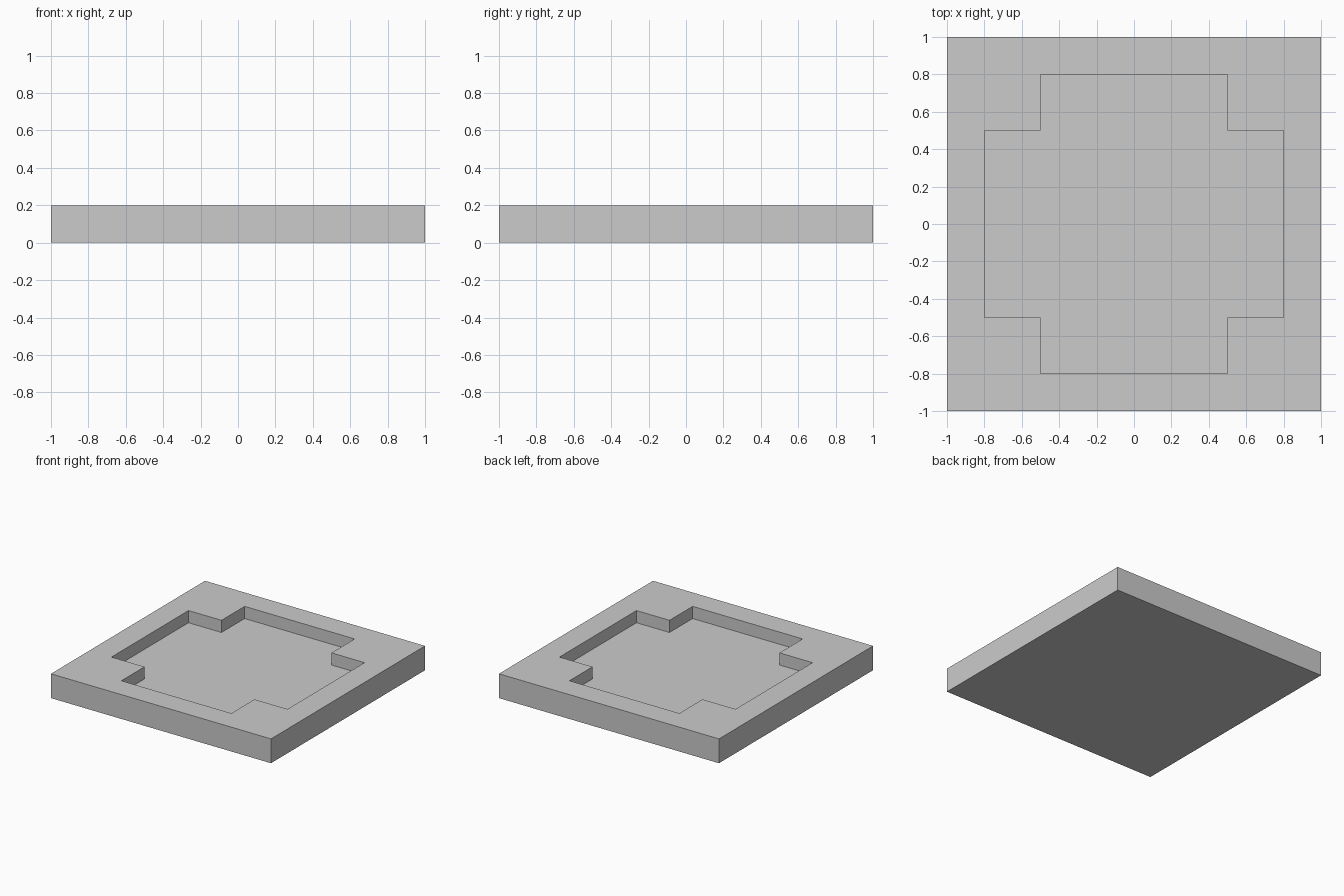
import bpy
import bmesh

cube = bpy.data.objects.get("Cube")
if cube:
    bpy.data.objects.remove(cube, do_unlink=True)

HALF, HEIGHT, FLOOR = 1.0, 0.2, 0.1   # slab half width, height, recess floor
REACH, ARM = 0.8, 0.5                 # recess reach and arm half width

# Plain grey
grey = bpy.data.materials.new("grey")
grey.use_nodes = True
colour = (0.6, 0.6, 0.6, 1)
grey.diffuse_color = colour
grey.node_tree.nodes["Principled BSDF"].inputs["Base Color"].default_value = colour


def quarter_turns(points):
    """Repeat one corner's points around the four corners."""
    loop = []
    for _ in range(4):
        loop += points
        points = [(-y, x) for x, y in points]
    return loop


def ring(bm, points, z):
    return [bm.verts.new((x, y, z)) for x, y in points]


def walls(bm, lower, upper):
    for i in range(len(lower)):
        j = (i + 1) % len(lower)
        bm.faces.new((lower[i], lower[j], upper[j], upper[i]))


square = quarter_turns([(HALF, HALF)])
cross = quarter_turns([(REACH, ARM), (ARM, ARM), (ARM, REACH)])

bm = bmesh.new()

# Outer slab: underside and sides
base, top = ring(bm, square, 0), ring(bm, square, HEIGHT)
bm.faces.new(base)
walls(bm, base, top)

# Cross-shaped recess: floor and sides
floor, lip = ring(bm, cross, FLOOR), ring(bm, cross, HEIGHT)
bm.faces.new(floor)
walls(bm, floor, lip)

# Flat rim between the slab edge and the recess
rim_edges = [e for e in bm.edges if all(v.co.z > HEIGHT - 0.01 for v in e.verts)]
bmesh.ops.triangle_fill(bm, edges=rim_edges, use_beauty=True)
bmesh.ops.recalc_face_normals(bm, faces=bm.faces)

mesh = bpy.data.meshes.new("recessed_slab")
bm.to_mesh(mesh)
bm.free()
mesh.materials.append(grey)
slab = bpy.data.objects.new("recessed_slab", mesh)
bpy.context.collection.objects.link(slab)
